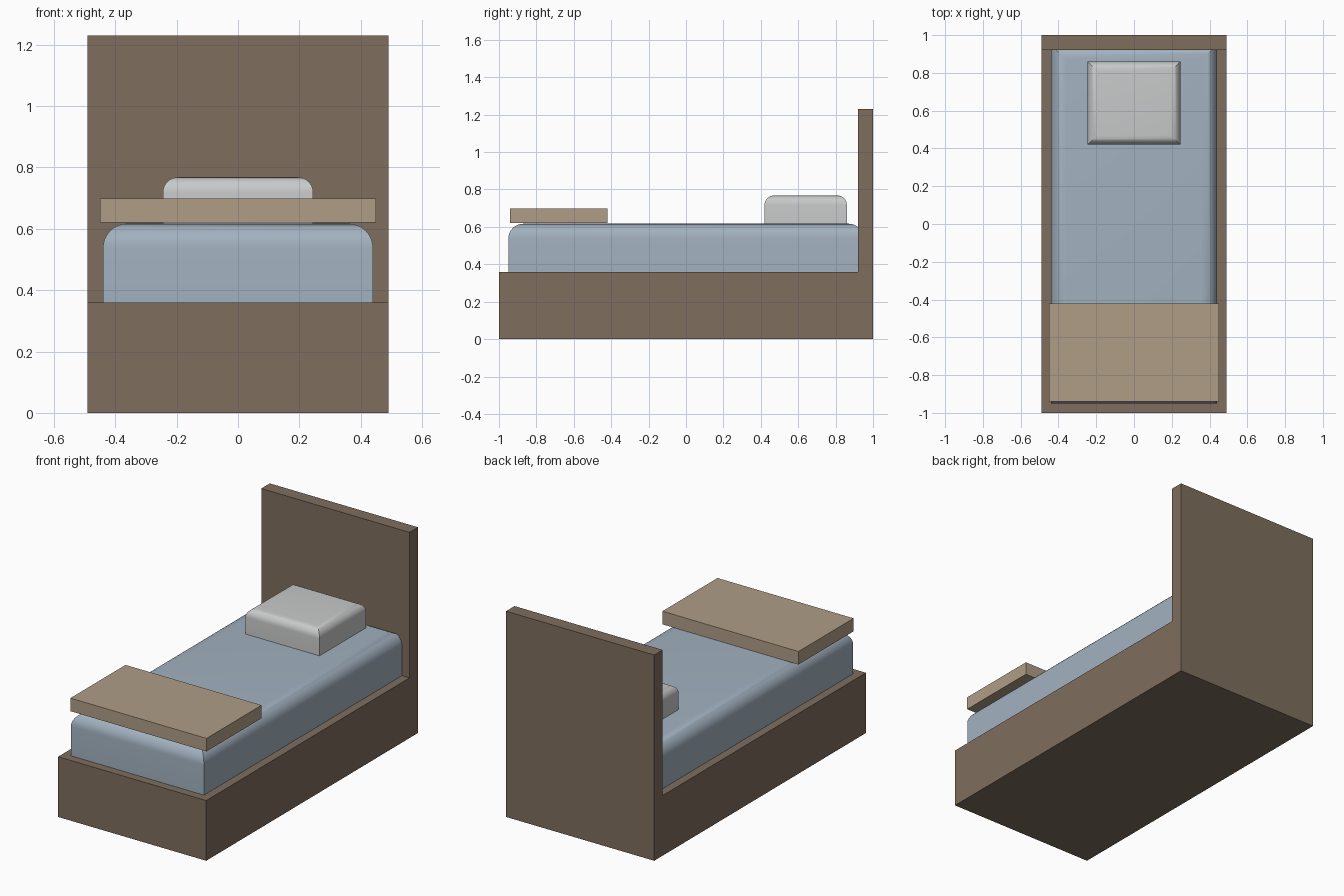
import bpy, bmesh, math

if "Cube" in bpy.data.objects:
    bpy.data.objects.remove(bpy.data.objects["Cube"])


def material(name, rgb):
    m = bpy.data.materials.new(name)
    m.diffuse_color = (*rgb, 1)
    m.use_nodes = True
    m.node_tree.nodes["Principled BSDF"].inputs["Base Color"].default_value = m.diffuse_color
    return m


def box(name, mat, x, y, z, round_top=0.0, segments=8):
    """Box from (min, max) ranges; round_top rounds only the four top edges."""
    bm = bmesh.new()
    bmesh.ops.create_cube(bm, size=1)
    for v in bm.verts:
        v.co = [r[0] + (c + 0.5) * (r[1] - r[0]) for c, r in zip(v.co, (x, y, z))]
    if round_top:
        top = [e for e in bm.edges if all(v.co.z > z[1] - 1e-4 for v in e.verts)]
        bmesh.ops.bevel(bm, geom=top, offset=round_top, segments=segments,
                        profile=0.5, affect='EDGES')
    mesh = bpy.data.meshes.new(name)
    bm.to_mesh(mesh)
    bm.free()
    mesh.materials.append(mat)
    obj = bpy.data.objects.new(name, mesh)
    bpy.context.collection.objects.link(obj)
    if round_top:
        bpy.ops.object.select_all(action='DESELECT')
        obj.select_set(True)
        bpy.context.view_layer.objects.active = obj
        bpy.ops.object.shade_smooth_by_angle(angle=math.radians(30))
    return obj


dark_wood = material("dark wood", (0.21, 0.155, 0.11))
tan = material("tan blanket", (0.43, 0.34, 0.24))
blue = material("pale blue", (0.36, 0.44, 0.52))
white = material("off white", (0.58, 0.585, 0.59))

# L-shaped bed frame: base and headboard in one extruded side profile
profile = [(-1, 0), (1, 0), (1, 1.23), (0.92, 1.23), (0.92, 0.36), (-1, 0.36)]
bm = bmesh.new()
side = bm.faces.new([bm.verts.new((-0.49, y, z)) for y, z in profile])
ext = bmesh.ops.extrude_face_region(bm, geom=[side])
bmesh.ops.translate(bm, vec=(0.98, 0, 0),
                    verts=[g for g in ext["geom"] if isinstance(g, bmesh.types.BMVert)])
bmesh.ops.recalc_face_normals(bm, faces=bm.faces)
mesh = bpy.data.meshes.new("bed_frame")
bm.to_mesh(mesh)
bm.free()
mesh.materials.append(dark_wood)
bpy.context.collection.objects.link(bpy.data.objects.new("bed_frame", mesh))

# Bedding
box("mattress", blue, (-0.44, 0.44), (-0.95, 0.95), (0.34, 0.617), round_top=0.08)
box("pillow", white, (-0.245, 0.245), (0.42, 0.86), (0.60, 0.768), round_top=0.05)
box("folded_blanket", tan, (-0.45, 0.45), (-0.94, -0.42), (0.62, 0.698))
